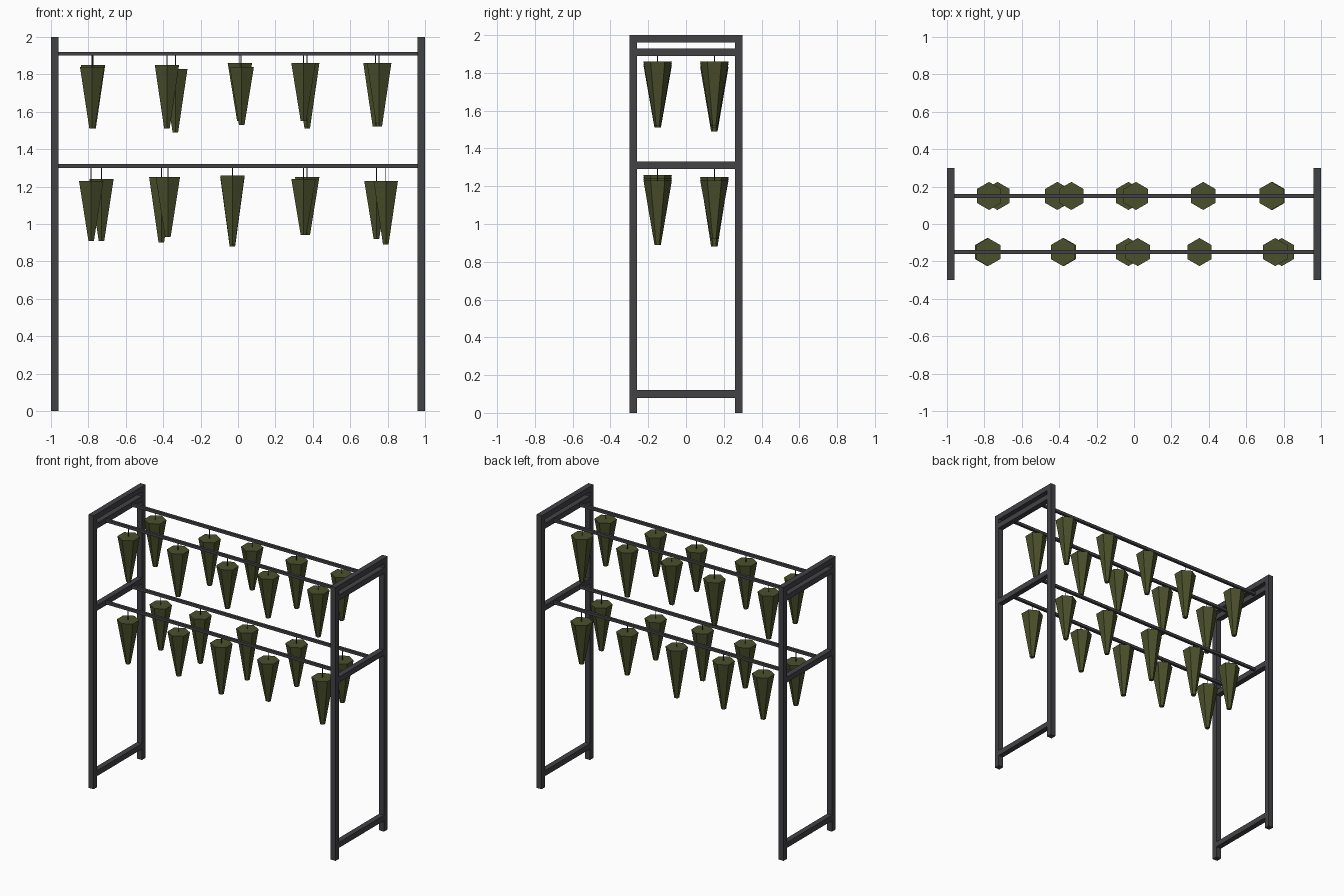
import bpy, math

if "Cube" in bpy.data.objects:
    bpy.data.objects.remove(bpy.data.objects["Cube"])


def material(name, rgb):
    m = bpy.data.materials.new(name)
    m.use_nodes = True
    m.diffuse_color = (*rgb, 1)
    m.node_tree.nodes["Principled BSDF"].inputs["Base Color"].default_value = (*rgb, 1)
    return m


metal = material("dark metal", (0.055, 0.053, 0.06))
herb = material("dried herb green", (0.07, 0.08, 0.024))
twine = material("dark twine", (0.04, 0.035, 0.03))


def finish(name, mat):
    ob = bpy.context.object
    ob.name = name
    ob.data.materials.append(mat)
    return ob


def box(name, centre, size, mat):
    bpy.ops.mesh.primitive_cube_add(size=1, location=centre)
    ob = finish(name, mat)
    ob.scale = size


def cone(name, x, y, bottom, top, r_bottom, r_top, mat):
    bpy.ops.mesh.primitive_cone_add(vertices=6, radius1=r_bottom, radius2=r_top,
                                    depth=top - bottom, location=(x, y, (top + bottom) / 2))
    finish(name, mat)


BAR = 0.04
RAIL_HEIGHTS = {"upper": 1.91, "lower": 1.31}
ROWS = {"front": -0.15, "back": 0.15}

# End frames: two posts joined by four crossbars
for side, sx in (("left", 1), ("right", -1)):
    x = sx * 0.98
    for end, y in (("front", -0.28), ("back", 0.28)):
        box(f"{side}_{end}_post", (x, y, 1), (BAR, BAR, 2), metal)
    for part, z in (("foot", 0.10), ("lower", 1.31), ("upper", 1.91), ("top", 1.98)):
        box(f"{side}_{part}_crossbar", (x, 0, z), (BAR, 0.52, BAR), metal)

# Hanging bundles: x, tip height, top height
BUNDLES = {
    ("upper", "front"): [(-0.78, 1.51, 1.84), (-0.38, 1.51, 1.85), (0.02, 1.53, 1.84),
                         (0.35, 1.55, 1.86), (0.755, 1.52, 1.86)],
    ("upper", "back"): [(-0.775, 1.51, 1.85), (-0.335, 1.49, 1.83), (0.01, 1.55, 1.86),
                        (0.37, 1.51, 1.86), (0.735, 1.52, 1.86)],
    ("lower", "front"): [(-0.785, 0.91, 1.23), (-0.375, 0.93, 1.25), (-0.03, 0.89, 1.26),
                         (0.35, 0.94, 1.24), (0.79, 0.89, 1.23)],
    ("lower", "back"): [(-0.73, 0.91, 1.24), (-0.41, 0.9, 1.25), (-0.03, 0.88, 1.25),
                        (0.37, 0.94, 1.25), (0.74, 0.92, 1.23)],
}

# Rails with tapered bundles on strings
for (level, row), bundles in BUNDLES.items():
    z, y = RAIL_HEIGHTS[level], ROWS[row]
    box(f"{level}_{row}_rail", (0, y, z), (1.92, 0.02, 0.02), metal)
    for i, (x, tip, top) in enumerate(bundles, 1):
        cone(f"{level}_{row}_bundle_{i}", x, y, tip, top, 0.017, 0.075, herb)
        cone(f"{level}_{row}_string_{i}", x, y, top, z - 0.01, 0.003, 0.003, twine)
